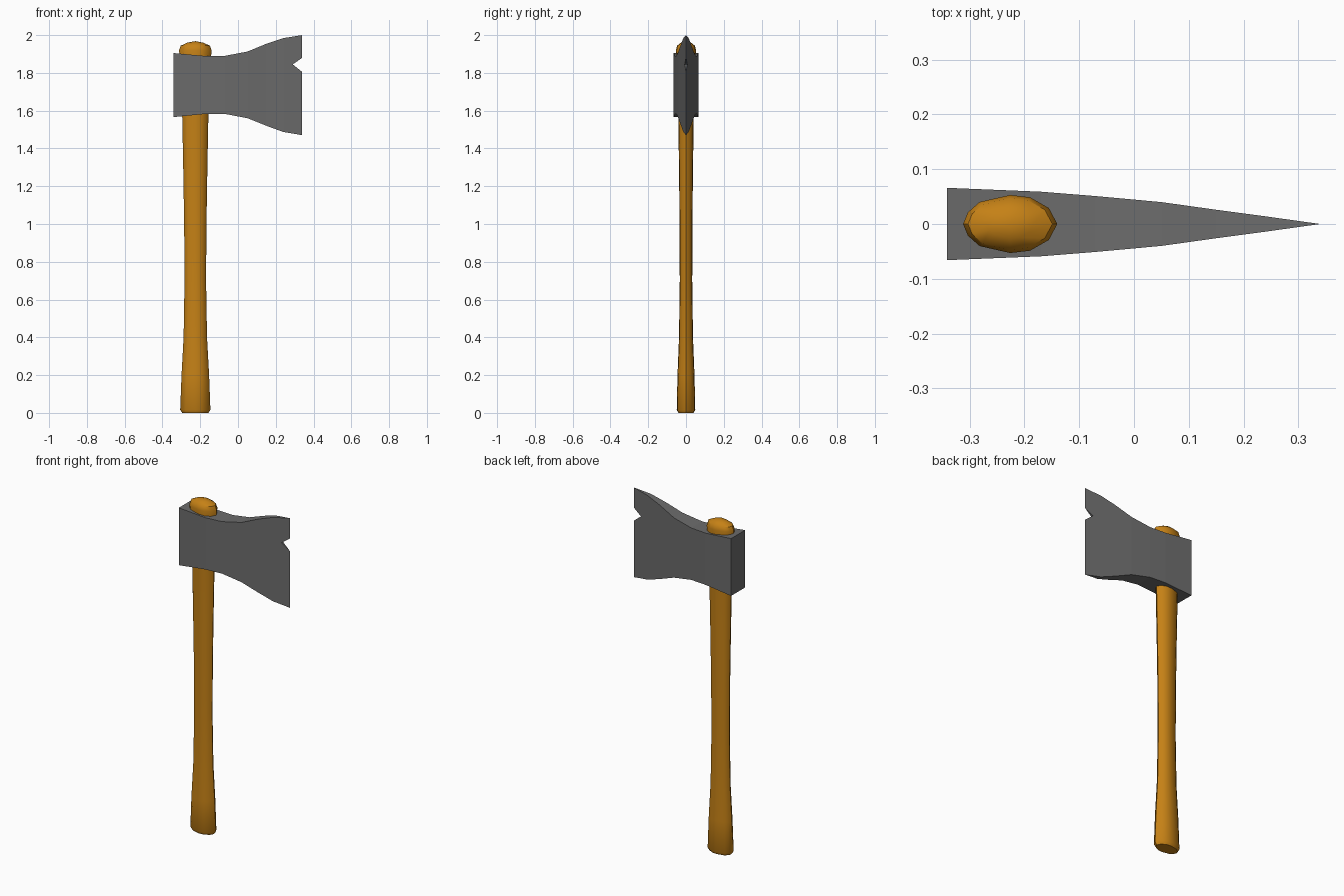
import bpy, bmesh

if "Cube" in bpy.data.objects:
    bpy.data.objects.remove(bpy.data.objects["Cube"], do_unlink=True)


def material(name, rgb):
    m = bpy.data.materials.new(name)
    m.use_nodes = True
    m.diffuse_color = (*rgb, 1)
    m.node_tree.nodes["Principled BSDF"].inputs["Base Color"].default_value = (*rgb, 1)
    return m


def finish(bm, name, mat):
    bmesh.ops.remove_doubles(bm, verts=bm.verts, dist=0.0005)
    bmesh.ops.recalc_face_normals(bm, faces=bm.faces)
    mesh = bpy.data.meshes.new(name)
    bm.to_mesh(mesh)
    bm.free()
    mesh.materials.append(mat)
    ob = bpy.data.objects.new(name, mesh)
    bpy.context.collection.objects.link(ob)
    return ob


wood = material("warm wood", (0.56, 0.22, 0.008))
steel = material("dark steel", (0.15, 0.15, 0.15))

# Handle: an egg-shaped section lofted upward through (height, half width, half depth)
half = [(-1, 0), (-0.9, 0.4), (-0.65, 0.76), (0, 1), (0.42, 0.92), (0.82, 0.55), (1, 0)]
section = half + [(x, -y) for x, y in half[-2:0:-1]]
levels = [(0, 0.069, 0.04), (0.016, 0.08, 0.049), (0.2, 0.073, 0.045),
          (0.4, 0.062, 0.037), (0.7, 0.057, 0.033), (1.0, 0.059, 0.034),
          (1.3, 0.064, 0.037), (1.56, 0.069, 0.041), (1.88, 0.083, 0.05),
          (1.92, 0.086, 0.053), (1.944, 0.077, 0.047), (1.96, 0.042, 0.027)]
bm = bmesh.new()
rings = [[bm.verts.new((-0.226 + x * w, y * d, z)) for x, y in section] for z, w, d in levels]
n = len(section)
for low, high in zip(rings, rings[1:]):
    for i in range(n):
        j = (i + 1) % n
        bm.faces.new((low[i], low[j], high[j], high[i]))
bm.faces.new(rings[0])
tip = bm.verts.new((-0.226, 0, 1.968))
for i in range(n):
    bm.faces.new((rings[-1][i], rings[-1][(i + 1) % n], tip))
handle = finish(bm, "handle", wood)
bpy.context.view_layer.objects.active = handle
handle.select_set(True)
bpy.ops.object.shade_smooth_by_angle(angle=0.7)

# Axe head: columns of (x, half thickness, bottom, top), tapering to the edge
columns = [(-0.341, 0.066, 1.566, 1.905), (-0.17, 0.059, 1.583, 1.889),
           (-0.07, 0.051, 1.583, 1.89), (0.05, 0.040, 1.56, 1.913),
           (0.15, 0.026, 1.52, 1.954), (0.24, 0.014, 1.487, 1.984),
           (0.29, 0.007, 1.479, 1.992), (0.34, 0, 1.47, 2.0)]
bm = bmesh.new()


def face(points):
    bm.faces.new([bm.verts.new(p) for p in points])


def wall(a, b):
    # strip joining the two cheeks between outline points a and b
    (xa, ta, za), (xb, tb, zb) = a, b
    pts = [(xa, -ta, za), (xb, -tb, zb), (xb, tb, zb), (xa, ta, za)]
    face(pts[:1] + pts[2:] if tb == 0 else pts)


for a, b in zip(columns, columns[1:]):
    (xa, ta, la, ha), (xb, tb, lb, hb) = a, b
    wall((xa, ta, la), (xb, tb, lb))
    wall((xa, ta, ha), (xb, tb, hb))
    # the last pair is split in two by the chipped notch
    if tb == 0:
        spans = [(la, 1.845, 1.805, lb), (1.845, ha, hb, 1.88)]
        wall((xa, ta, 1.845), (xb, tb, 1.805))
        wall((xa, ta, 1.845), (xb, tb, 1.88))
    else:
        spans = [(la, ha, hb, lb)]
    for s in (-1, 1):
        for p, q, r, t in spans:
            pts = [(xa, s * ta, p), (xa, s * ta, q), (xb, s * tb, r), (xb, s * tb, t)]
            if b[0] == columns[-2][0]:
                pts.insert(2, None)
                pts = pts[:2] + [(xb, s * tb, r), (xb, s * tb, 1.845), (xb, s * tb, t)]
            face(pts)
x, t, lo, hi = columns[0]
face([(x, -t, lo), (x, t, lo), (x, t, hi), (x, -t, hi)])
finish(bm, "axe_head", steel)
